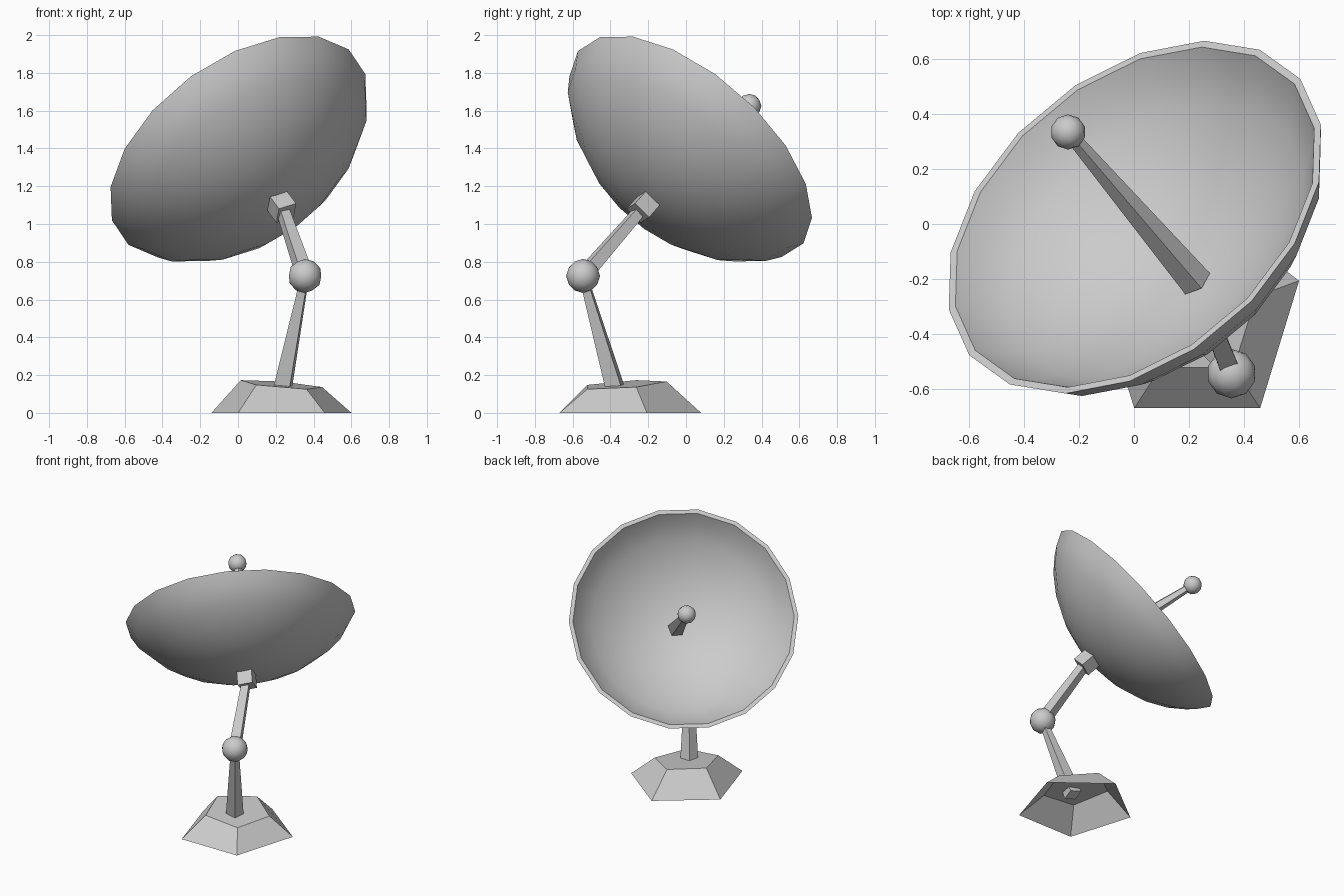
import bpy, bmesh
from math import sin, cos, pi, radians
from mathutils import Vector, Matrix

if "Cube" in bpy.data.objects:
    bpy.data.objects.remove(bpy.data.objects["Cube"])

# Main layout
RIM = Vector((0.003, 0.025, 1.407))
AXIS = Vector((-0.489, 0.575, 0.656)).normalized()
U = Vector((0.675, 0.335, 0.21))
U = (U - AXIS * U.dot(AXIS)).normalized()
V = AXIS.cross(U)
ELBOW = Vector((0.355, -0.545, 0.725))
HUB = Vector((0.23, -0.225, 1.092))
FEED = Vector((-0.24, 0.335, 1.625))
FRAME = Matrix((U, V, AXIS)).transposed().to_4x4()


def finish(name, bm, smooth=False, recalc=True):
    if recalc:
        bmesh.ops.recalc_face_normals(bm, faces=bm.faces)
    for f in bm.faces:
        f.smooth = smooth
    for e in bm.edges:
        if len(e.link_faces) == 2 and e.calc_face_angle() > radians(45):
            e.smooth = False
    me = bpy.data.meshes.new(name)
    bm.to_mesh(me)
    bm.free()
    ob = bpy.data.objects.new(name, me)
    bpy.context.collection.objects.link(ob)
    return ob


def rod(name, a, b, r1, r2, sides, spin=0.0):
    d = b - a
    m = (Matrix.Translation((a + b) / 2) @ d.to_track_quat('Z', 'Y').to_matrix().to_4x4()
         @ Matrix.Rotation(spin, 4, 'Z'))
    bm = bmesh.new()
    bmesh.ops.create_cone(bm, cap_ends=True, segments=sides, radius1=r1, radius2=r2,
                          depth=d.length, matrix=m)
    finish(name, bm)


def ball(name, c, r):
    bm = bmesh.new()
    bmesh.ops.create_icosphere(bm, subdivisions=2, radius=r, matrix=Matrix.Translation(c))
    finish(name, bm, smooth=True)


# Dish: closed shell revolved about the axis, outer pole to rim to inner pole
outer = [(0.17, 0.407), (0.34, 0.36), (0.50, 0.285), (0.64, 0.185), (0.733, 0.09), (0.785, 0)]
inner = [(0.757, 0), (0.706, 0.078), (0.62, 0.163), (0.485, 0.258), (0.33, 0.331), (0.165, 0.377)]
N = 18
bm = bmesh.new()


def dish_ring(r, t):
    return [bm.verts.new(RIM - AXIS * t + (U * cos(2 * pi * i / N) + V * sin(2 * pi * i / N)) * r)
            for i in range(N)]


rings = [dish_ring(r, t) for r, t in outer + inner]
for a, b in zip(rings, rings[1:]):
    for i in range(N):
        j = (i + 1) % N
        bm.faces.new((a[i], a[j], b[j], b[i]))
for ring, t in ((rings[0], 0.422), (rings[-1], 0.392)):
    pole = bm.verts.new(RIM - AXIS * t)
    for i in range(N):
        bm.faces.new((ring[i], ring[(i + 1) % N], pole))
finish("dish", bm, smooth=True)

# Feed rod and ball in front of the dish
rod("feed_rod", Vector((0.225, -0.21, 1.19)), FEED, 0.062, 0.025, 5)
ball("feed_ball", FEED, 0.064)

# Hub block behind the dish
bm = bmesh.new()
bmesh.ops.create_cube(bm, size=0.105, matrix=Matrix.Translation(HUB) @ FRAME)
finish("hub_block", bm)

# Bent support arm with elbow ball
rod("upper_arm", ELBOW, HUB, 0.05, 0.037, 4, pi / 4)
rod("lower_arm", Vector((0.232, -0.37, 0.11)), ELBOW, 0.062, 0.027, 4)
ball("elbow_ball", ELBOW, 0.09)

# Five-sided base, tilted top, open underneath
bm = bmesh.new()
cx, cy = 0.23, -0.335
low, top = [], []
for i in range(5):
    a = pi / 2 + 2 * pi * i / 5
    low.append(bm.verts.new((cx + 0.39 * cos(a), cy + 0.415 * sin(a), 0)))
    dx, dy = 0.226 * cos(a), 0.232 * sin(a)
    top.append(bm.verts.new((cx + dx, cy + dy, 0.15 - 0.085 * dx + 0.07 * dy)))
for i in range(5):
    j = (i + 1) % 5
    bm.faces.new((low[i], low[j], top[j], top[i]))
bm.faces.new(top)
finish("base", bm, recalc=False)
